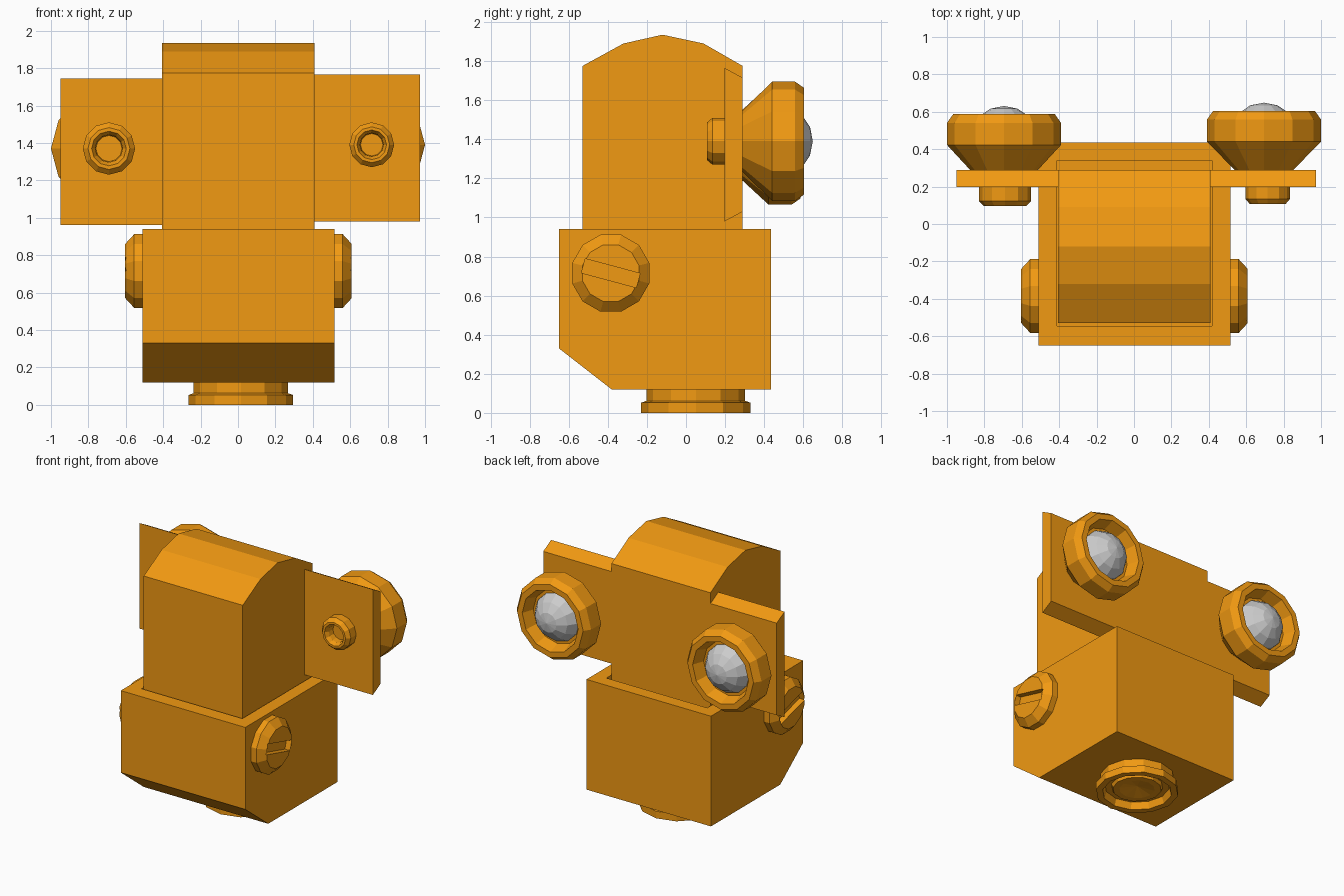
import bpy, bmesh, math
from mathutils import Vector, Matrix

if "Cube" in bpy.data.objects:
    bpy.data.objects.remove(bpy.data.objects["Cube"])

orange = bpy.data.materials.new("orange_paint")
orange.diffuse_color = (0.88, 0.32, 0.006, 1)
orange.use_nodes = True
orange.node_tree.nodes["Principled BSDF"].inputs["Base Color"].default_value = orange.diffuse_color


def finish(name, bm, mat):
    bmesh.ops.remove_doubles(bm, verts=bm.verts, dist=1e-5)
    bmesh.ops.recalc_face_normals(bm, faces=bm.faces)
    me = bpy.data.meshes.new(name)
    bm.to_mesh(me)
    bm.free()
    ob = bpy.data.objects.new(name, me)
    bpy.context.collection.objects.link(ob)
    if mat:
        me.materials.append(mat)
    return ob


def prism(name, yz, x0, x1, mat=orange):
    """Side profile (y, z) extruded from x0 to x1."""
    bm = bmesh.new()
    face = bm.faces.new([bm.verts.new((x0, y, z)) for y, z in yz])
    new = bmesh.ops.extrude_face_region(bm, geom=[face])["geom"]
    moved = [v for v in new if isinstance(v, bmesh.types.BMVert)]
    bmesh.ops.translate(bm, verts=moved, vec=(x1 - x0, 0, 0))
    if not any(len(e.link_faces) != 2 for e in bm.edges):
        return finish(name, bm, mat)
    bmesh.ops.holes_fill(bm, edges=bm.edges)
    return finish(name, bm, mat)


def lathe(name, profile, loc, axis, mat=orange, phase=0.0, n=12):
    """Profile (radius, height) turned around an axis through loc."""
    bm = bmesh.new()
    turn = Vector(axis).to_track_quat('Z', 'Y').to_matrix().to_4x4()
    m = Matrix.Translation(loc) @ turn
    rings = []
    for r, h in profile:
        angles = [2 * math.pi * i / n + phase for i in range(n)]
        rings.append([bm.verts.new(m @ Vector((r * math.cos(a), r * math.sin(a), h)))
                      for a in angles])
    for a, b in zip(rings, rings[1:]):
        for i in range(n):
            j = (i + 1) % n
            bm.faces.new((a[i], a[j], b[j], b[i]))
    for ring, (r, h) in ((rings[0], profile[0]), (rings[-1], profile[-1])):
        if r > 0:
            bm.faces.new(ring)
    return finish(name, bm, mat)


def cut(target, size, loc, tilt=0.0):
    """Subtract a box, tilted around x, from the target."""
    bm = bmesh.new()
    bmesh.ops.create_cube(bm, size=1, matrix=Matrix.Translation(loc)
                          @ Matrix.Rotation(tilt, 4, 'X') @ Matrix.Diagonal((*size, 1)))
    cutter = finish("cutter", bm, orange)
    cutter.hide_render = True
    mod = target.modifiers.new("cut", 'BOOLEAN')
    mod.operation, mod.solver, mod.object = 'DIFFERENCE', 'EXACT', cutter
    bpy.context.view_layer.objects.active = target
    bpy.ops.object.modifier_apply(modifier=mod.name)
    bpy.data.objects.remove(cutter)


# Lower housing with a chamfered front edge and a shallow pocket for the head
body = prism("lower_housing", [(-0.65, 0.33), (-0.38, 0.12), (0.435, 0.12),
                               (0.435, 0.94), (-0.65, 0.94)], -0.51, 0.515)
cut(body, (0.83, 0.885, 0.2), (0.0025, -0.1025, 0.94))

# Head block with a faceted rounded top
prism("head_block", [(-0.53, 0.84), (0.29, 0.84), (0.29, 1.775), (0.09, 1.89),
                     (-0.12, 1.935), (-0.32, 1.89), (-0.53, 1.775)], -0.405, 0.41)

# Slotted pivot bolts on both sides
for side, x in (("left", -0.51), ("right", 0.515)):
    s = 1 if x > 0 else -1
    bolt = lathe(side + "_pivot_bolt", [(0.204, -0.01), (0.204, 0.045), (0.15, 0.093)],
                 (x, -0.385, 0.715), (s, 0, 0), phase=math.radians(15))
    cut(bolt, (0.1, 0.29, 0.075), (x + s * 0.1, -0.385, 0.715), math.radians(-15))

# Side plates, each with a front knob, a rear lamp cup and a domed lens
# side, inner x, outer x, bottom z, knob x, knob radius, knob depth, lamp x, lamp z, cup base radius, cup shift
for side, xi, xo, z, kx, kr, kd, lx, lz, br, dy in (
        ("left", -0.405, -0.95, 0.96, -0.69, 0.14, 0.105, -0.695, 1.37, 0.182, 0.0),
        ("right", 0.41, 0.972, 0.98, 0.715, 0.12, 0.093, 0.695, 1.39, 0.158, 0.018)):
    prism(side + "_plate", [(0.198, z), (0.29, z + 0.05), (0.29, z + 0.735),
                            (0.198, z + 0.785)], xi, xo)
    lathe(side + "_knob", [(kr, -0.01), (kr, kd - 0.028), (kr * 0.8, kd), (kr * 0.66, kd),
                           (kr * 0.53, kd - 0.03), (kr * 0.5, 0.02)],
          (kx, 0.2, lz), (0, -1, 0))
    lathe(side + "_lamp_cup", [(br, -0.01), (br, 0.0), (0.305, 0.133 + dy), (0.305, 0.25 + dy),
                               (0.272, 0.297 + dy), (0.23, 0.297 + dy), (0.2, 0.21 + dy)],
          (lx, 0.29, lz), (0, 1, 0))
    dome = [(0.19 * math.cos(t), 0.19 * math.sin(t))
            for t in (math.radians(a) for a in (0, 22.5, 45, 67.5))] + [(0, 0.19)]
    lathe(side + "_lens", dome, (lx, 0.441 + dy, lz), (0, 1, 0), mat=None)

# Stepped foot with a ring recess and a shallow centre boss underneath
lathe("foot", [(0.252, 0.13), (0.252, 0.062), (0.28, 0.052), (0.28, 0.0), (0.235, 0.0),
               (0.22, 0.05), (0.175, 0.05), (0.165, 0.025), (0.12, 0.025), (0.0, 0.05)],
      (0.015, 0.05, 0), (0, 0, 1))
